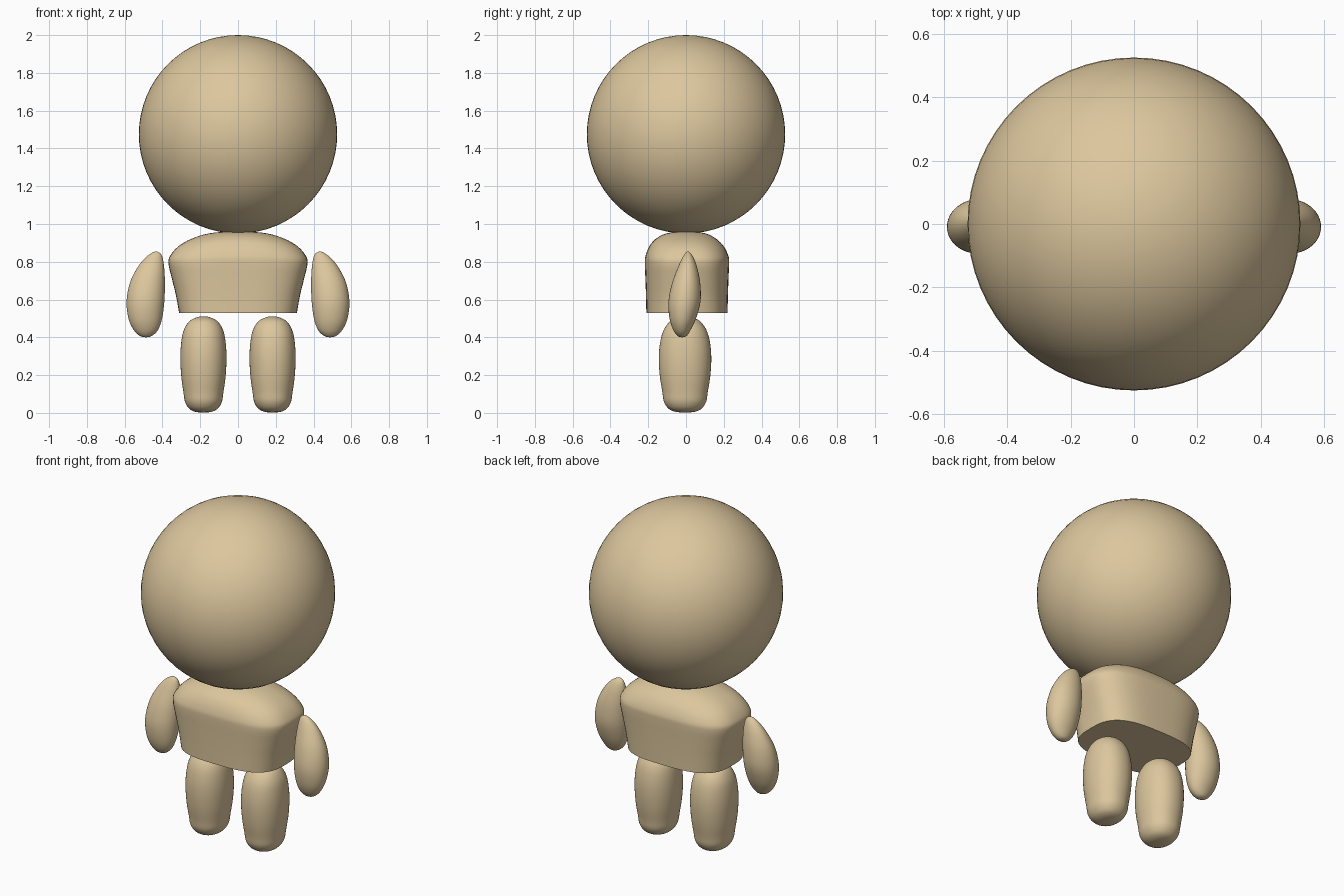
import bpy, bmesh, math

cube = bpy.data.objects.get("Cube")
if cube:
    bpy.data.objects.remove(cube, do_unlink=True)

# One matte tan for the whole figure
tan = bpy.data.materials.new("warm_tan")
tan.use_nodes = True
colour = (0.72, 0.57, 0.34, 1)
tan.diffuse_color = colour
tan.node_tree.nodes["Principled BSDF"].inputs["Base Color"].default_value = colour


def smooth(obj, angle):
    obj.data.materials.append(tan)
    bpy.ops.object.select_all(action="DESELECT")
    obj.select_set(True)
    bpy.context.view_layer.objects.active = obj
    bpy.ops.object.shade_smooth_by_angle(angle=math.radians(angle))


def refine(rows, steps=4):
    """Catmull-Rom spline through the cross-section rows."""
    result = []
    for i in range(len(rows) - 1):
        a, b, c = rows[max(i - 1, 0)], rows[i], rows[i + 1]
        d = rows[min(i + 2, len(rows) - 1)]
        for s in range(steps):
            t = s / steps
            result.append([
                q + t * ((r - p) / 2 + t * (p - 2.5 * q + 2 * r - w / 2
                                            + t * (1.5 * (q - r) + (w - p) / 2)))
                for p, q, r, w in zip(a, b, c, d)])
    return result + [rows[-1]]


def power(value, exponent):
    return math.copysign(abs(value) ** exponent, value)


def loft(name, rows, side=1, segments=48, angle=50):
    """Rows hold z, centre x, centre y, half width, half depth, squareness."""
    bm = bmesh.new()
    rings = []
    for z, cx, cy, rx, ry, square in refine(rows):
        ring = []
        for k in range(segments):
            a = math.tau * k / segments
            x = cx + rx * power(math.cos(a), 2 / square)
            y = cy + ry * power(math.sin(a), 2 / square)
            ring.append(bm.verts.new((side * x, y, z)))
        rings.append(ring)
    for low, high in zip(rings, rings[1:]):
        for k in range(segments):
            n = (k + 1) % segments
            bm.faces.new((low[k], low[n], high[n], high[k]))
    bm.faces.new(rings[0])
    bm.faces.new(rings[-1])
    bmesh.ops.recalc_face_normals(bm, faces=bm.faces)
    mesh = bpy.data.meshes.new(name)
    bm.to_mesh(mesh)
    bm.free()
    obj = bpy.data.objects.new(name, mesh)
    bpy.context.collection.objects.link(obj)
    smooth(obj, angle)


# Head
bpy.ops.mesh.primitive_uv_sphere_add(segments=64, ring_count=32, radius=0.525,
                                     location=(0, 0, 1.475))
head = bpy.context.object
head.name = "head"
smooth(head, 60)

# Torso: boxy, flared upward, domed shoulders and a flat underside
loft("torso", [
    (0.53, 0, 0.005, 0.312, 0.215, 3),
    (0.62, 0, 0.005, 0.328, 0.217, 3),
    (0.71, 0, 0.005, 0.35, 0.22, 3),
    (0.79, 0, 0.005, 0.368, 0.223, 3),
    (0.83, 0, 0.005, 0.36, 0.22, 2.9),
    (0.88, 0, 0.003, 0.318, 0.198, 2.7),
    (0.92, 0, 0, 0.25, 0.162, 2.5),
    (0.95, 0, 0, 0.155, 0.105, 2.2),
    (0.963, 0, 0, 0.02, 0.02, 2)])

# Legs: rounded at the hip, slightly tapered to a blunt foot
leg = [(0.002, 0, 0.02), (0.008, 0.05, 0.06), (0.025, 0.078, 0.09),
       (0.06, 0.098, 0.112), (0.11, 0.106, 0.12), (0.19, 0.117, 0.133),
       (0.28, 0.122, 0.139), (0.36, 0.119, 0.134), (0.43, 0.107, 0.117),
       (0.48, 0.08, 0.085), (0.502, 0.045, 0.048), (0.51, 0.005, 0.005)]
leg_rows = [(z, 0.183, -0.005, max(rx, 0.02), ry, 2.15) for z, rx, ry in leg]

# Arms: leaf-like pods, flatter toward the body, given as x and y extents
arm = [(0.40, 0.483, 0.489, -0.023, -0.017), (0.408, 0.455, 0.52, -0.045, 0.004),
       (0.44, 0.423, 0.553, -0.068, 0.025), (0.50, 0.402, 0.58, -0.087, 0.053),
       (0.59, 0.39, 0.59, -0.093, 0.077), (0.69, 0.387, 0.572, -0.073, 0.075),
       (0.77, 0.391, 0.532, -0.043, 0.059), (0.82, 0.399, 0.492, -0.02, 0.041),
       (0.845, 0.411, 0.459, -0.004, 0.025), (0.855, 0.432, 0.438, 0.007, 0.013)]
arm_rows = [(z, (x0 + x1) / 2, (y0 + y1) / 2, (x1 - x0) / 2, (y1 - y0) / 2, 2)
            for z, x0, x1, y0, y1 in arm]

for label, side in (("left", 1), ("right", -1)):
    loft(label + "_leg", leg_rows, side, angle=80)
    loft(label + "_arm", arm_rows, side, angle=80)
